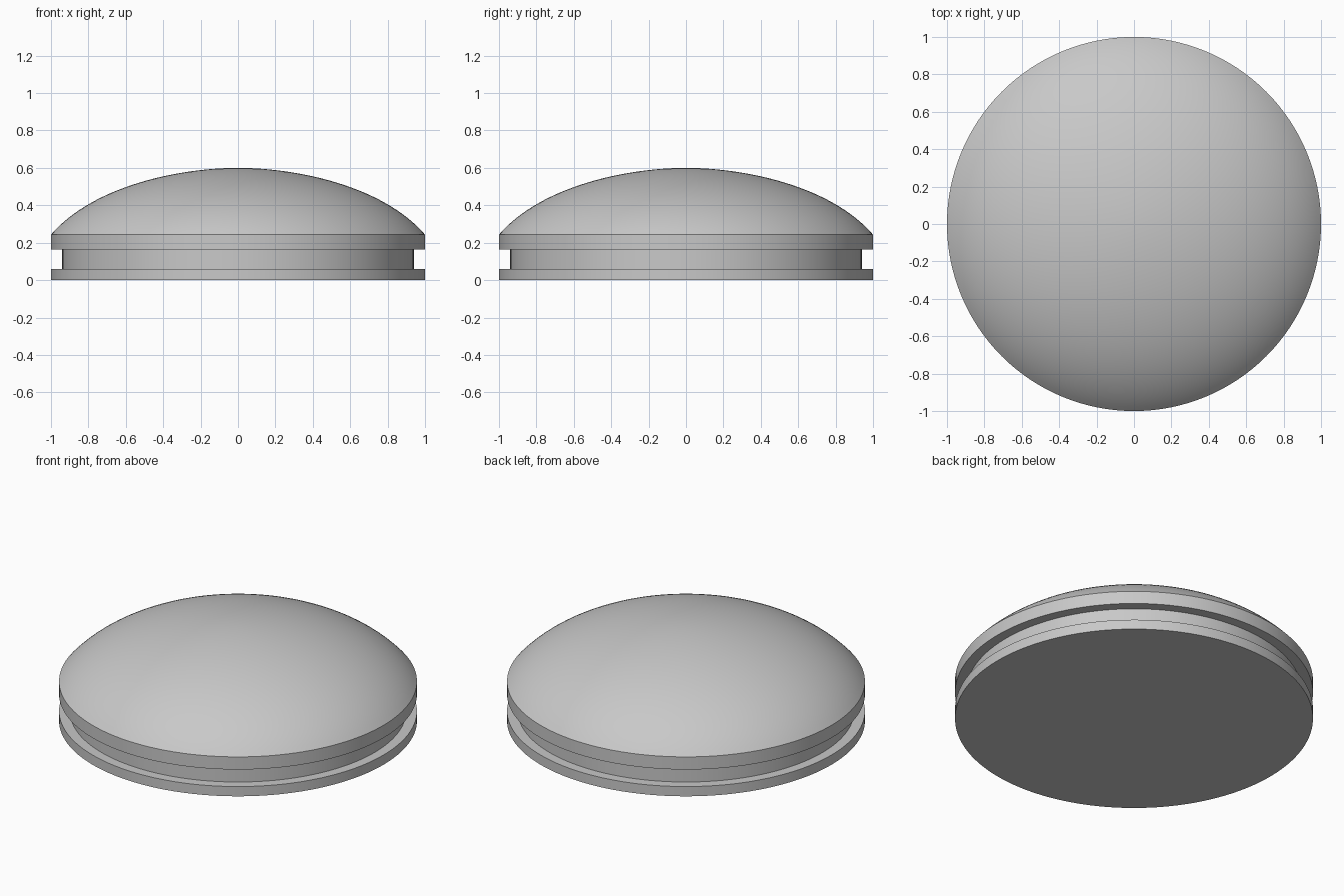
import bpy
import bmesh
import math
from mathutils import Vector
from mathutils.geometry import interpolate_bezier

cube = bpy.data.objects.get("Cube")
if cube:
    bpy.data.objects.remove(cube, do_unlink=True)

SEGMENTS = 128
RADIUS = 1.0
RIM_TOP = 0.243

grey = bpy.data.materials.new("light_grey")
grey.use_nodes = True
colour = (0.58, 0.58, 0.58, 1)
grey.diffuse_color = colour
grey.node_tree.nodes["Principled BSDF"].inputs["Base Color"].default_value = colour


def lathe(name, profile):
    """Spin a profile of (radius, height) points around the z axis."""
    bm = bmesh.new()
    verts = [bm.verts.new((r, 0, z)) for r, z in profile]
    edges = [bm.edges.new(pair) for pair in zip(verts, verts[1:])]
    bmesh.ops.spin(bm, geom=verts + edges, cent=(0, 0, 0), axis=(0, 0, 1),
                   angle=math.tau, steps=SEGMENTS, use_merge=True)
    bmesh.ops.remove_doubles(bm, verts=bm.verts, dist=0.0001)
    bmesh.ops.recalc_face_normals(bm, faces=bm.faces)
    # Open shells must face outward: the outermost face decides
    outer = max(bm.faces, key=lambda f: f.calc_center_median().xy.length)
    if outer.normal.xy.dot(outer.calc_center_median().xy) < 0:
        bmesh.ops.reverse_faces(bm, faces=bm.faces)
    mesh = bpy.data.meshes.new(name)
    bm.to_mesh(mesh)
    bm.free()
    mesh.materials.append(grey)
    obj = bpy.data.objects.new(name, mesh)
    bpy.context.collection.objects.link(obj)
    bpy.ops.object.select_all(action="DESELECT")
    obj.select_set(True)
    bpy.context.view_layer.objects.active = obj
    bpy.ops.object.shade_smooth_by_angle(angle=math.radians(30))
    return obj


# Flat-bottomed base with a square groove below the rim
lathe("grooved_base", [(0, 0), (RADIUS, 0), (RADIUS, 0.06), (0.94, 0.06),
                       (0.94, 0.165), (RADIUS, 0.165), (RADIUS, RIM_TOP)])

# Domed cap, steepening toward the rim
curve = interpolate_bezier(Vector((0, 0.6)), Vector((0.3, 0.6)),
                           Vector((0.77, 0.51)), Vector((RADIUS, RIM_TOP)), 33)
lathe("dome", [(p.x, p.y) for p in curve])
